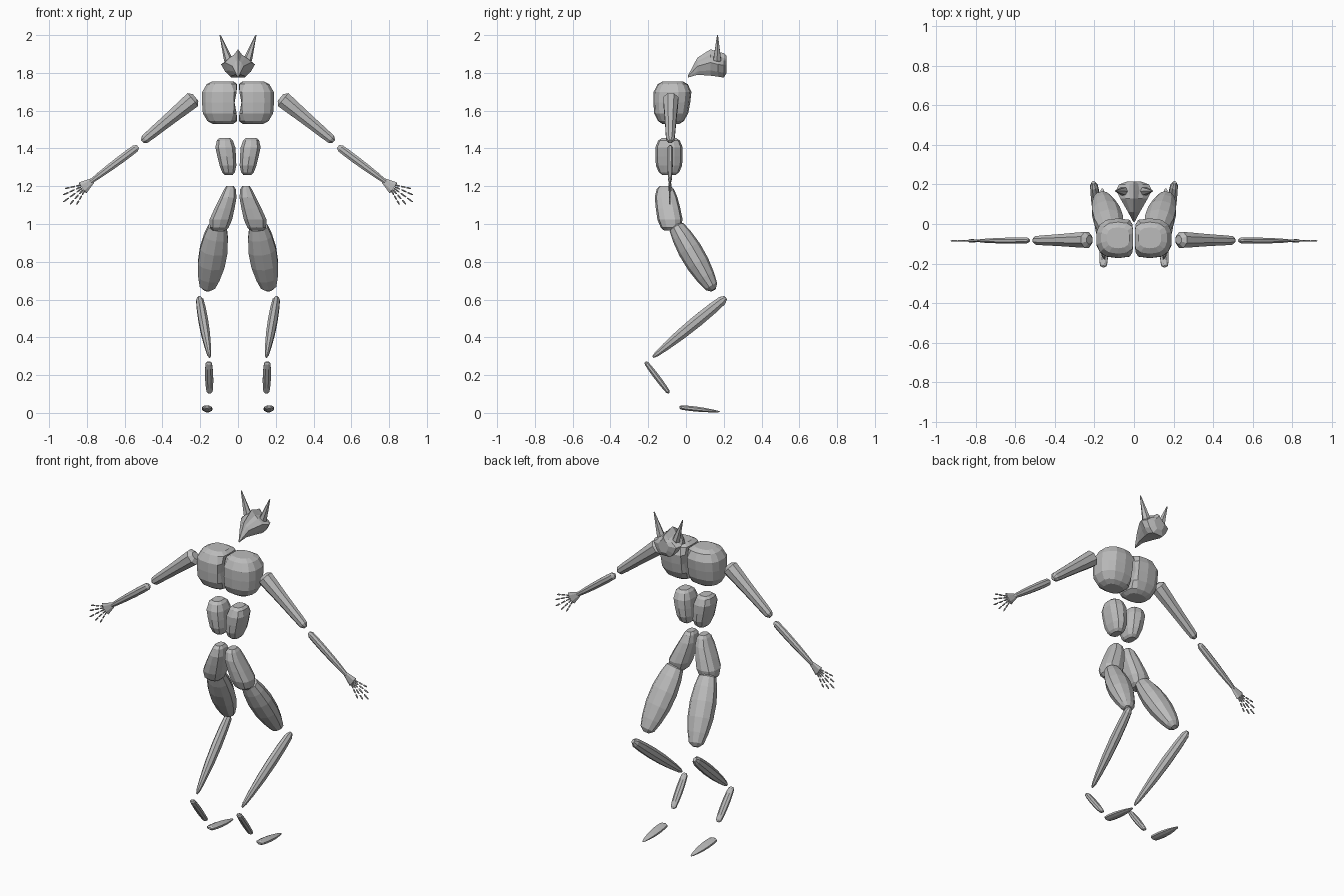
import bpy, bmesh, math
from mathutils import Vector

if "Cube" in bpy.data.objects:
    bpy.data.objects.remove(bpy.data.objects["Cube"])

SHADE = (0.5, 0.5, 0.5, 1)
grey = bpy.data.materials.new("bone_grey")
grey.use_nodes = True
grey.diffuse_color = SHADE
grey.node_tree.nodes["Principled BSDF"].inputs["Base Color"].default_value = SHADE


def skin(name, rings):
    """Join rings of points into a closed, flat-faced solid."""
    bm = bmesh.new()
    loops = [[bm.verts.new(point) for point in ring] for ring in rings]
    for lower, upper in zip(loops, loops[1:]):
        for i in range(len(lower)):
            j = (i + 1) % len(lower)
            bm.faces.new((lower[i], lower[j], upper[j], upper[i]))
    bm.faces.new(loops[0])
    bm.faces.new(loops[-1])
    bmesh.ops.remove_doubles(bm, verts=bm.verts, dist=0.0003)
    bmesh.ops.recalc_face_normals(bm, faces=bm.faces)
    mesh = bpy.data.meshes.new(name)
    bm.to_mesh(mesh)
    bm.free()
    mesh.materials.append(grey)
    obj = bpy.data.objects.new(name, mesh)
    bpy.context.collection.objects.link(obj)


def pair(name, rings):
    """Make the left part on +x and its mirrored right twin."""
    for side, sign in (("left", 1), ("right", -1)):
        skin(f"{side}_{name}", [[(sign * x, y, z) for x, y, z in ring] for ring in rings])


def outline(sides, power):
    """Unit cross-section, boxier as the power rises."""
    angles = [math.tau * (i + 0.5) / sides for i in range(sides)]
    return [tuple(math.copysign(abs(f(a)) ** (2 / power), f(a)) for f in (math.cos, math.sin))
            for a in angles]


def stations(count):
    """Positions from 0 to 1, closer together near both ends."""
    return [(1 - math.cos(math.pi * k / count)) / 2 for k in range(count + 1)]


def mix(a, b, t):
    return a + (b - a) * t


def block(name, bottom, top, bottom_size, top_size, sides, gap=0):
    """Half of a torso block with a flat side along the middle seam."""
    rings = []
    for t in stations(6):
        ease = t * t * (3 - 2 * t)
        cap = (1 - abs(1.86 * t - 0.93) ** 4) ** 0.5
        x, y = (mix(bottom[i], top[i], ease) for i in (0, 1))
        width, depth = (cap * mix(bottom_size[i], top_size[i], ease) for i in (0, 1))
        seam = 0.004 + gap * math.sin(math.pi * t) ** 4
        rings.append([(max(x + width * c, seam), y + depth * s, mix(bottom[2], top[2], t))
                      for c, s in outline(sides, 2.6)])
    pair(name, rings)


def limb(name, start, end, across, first, last, depth=1, belly=0, taper=1, blunt=0.45, sides=8):
    """Bone from start to end, its width running from first to last with a belly."""
    a, b = Vector(start), Vector(end)
    axis = (b - a).normalized()
    u = (across - axis * across.dot(axis)).normalized()
    v = axis.cross(u)
    rings = []
    for t in stations(7):
        cap = min(1, blunt + 10 * min(t, 1 - t))
        r = cap * (mix(first, last, t ** taper) + belly * math.sin(math.pi * t))
        rings.append([a.lerp(b, t) + u * (r * c) + v * (r * depth * s)
                      for c, s in outline(sides, 2)])
    pair(name, rings)


SIDEWAYS = Vector((1, 0, 0))
FORE_AFT = Vector((0, 1, 0))

# Torso
block("chest", (.08, -.08, 1.53), (.08, -.07, 1.755), (.11, .09), (.115, .105), sides=14, gap=.014)
block("abdomen", (.05, -.09, 1.26), (.07, -.09, 1.455), (.045, .07), (.058, .075), sides=10)
block("pelvis", (.1, -.08, .965), (.042, -.11, 1.2), (.068, .07), (.042, .06), sides=10)

# Legs
limb("thigh", (.105, -.06, 1), (.165, .145, .65), SIDEWAYS,
     first=.05, last=.04, depth=.82, belly=.033, sides=10)
limb("shin", (.205, .21, .61), (.15, -.175, .295), SIDEWAYS,
     first=.021, last=.01, depth=1.25, belly=.011)
limb("ankle_bone", (.155, -.215, .27), (.15, -.09, .105), SIDEWAYS,
     first=.018, last=.017, depth=.7, belly=.006)
limb("foot", (.165, -.035, .03), (.16, .18, .006), SIDEWAYS,
     first=.026, last=.007, depth=.5, belly=.011)

# Arms
limb("upper_arm", (.225, -.08, 1.67), (.507, -.083, 1.437), -FORE_AFT,
     first=.05, last=.024, depth=1.1, taper=.6)
limb("forearm", (.53, -.083, 1.41), (.785, -.085, 1.22), FORE_AFT,
     first=.016, last=.009, depth=1.4, belly=.003)
limb("palm", (.77, -.085, 1.23), (.825, -.085, 1.19), FORE_AFT,
     first=.004, last=.01, depth=3.6, blunt=.8, sides=6)

# Fingers fan out from the wrist, each a row of three loose bones
wrist = Vector((.79, -.085, 1.215))
for i, name in enumerate(("thumb", "first_finger", "second_finger", "third_finger", "fourth_finger")):
    angle = math.radians(12 + 12 * i)
    ray = Vector((math.cos(angle), 0, -math.sin(angle)))
    reach = .175 - .02 * abs(i - 2)
    for k in range(3):
        near, far = (mix(.045, reach, (k + step) / 3) for step in (0, .82))
        limb(f"{name}_bone_{k + 1}", wrist + ray * near, wrist + ray * far, FORE_AFT,
             first=.004, last=.003, belly=.001, sides=5)

# Head: ridged skull tapering forward to a muzzle
half = [(0, 1), (.3, .8), (.6, .7), (1, .5), (.75, .2), (.45, 0)]
profile = half + [(-x, z) for x, z in reversed(half[1:])]
rings = []
for y, width, low, high in [(.01, .003, 1.775, 1.785), (.06, .03, 1.79, 1.88),
                            (.13, .07, 1.785, 1.925), (.17, .09, 1.78, 1.91),
                            (.2, .075, 1.775, 1.905), (.215, .035, 1.8, 1.89)]:
    rings.append([(width * x, y, mix(low, high, z)) for x, z in profile])
skin("head", rings)
limb("ear", (.05, .165, 1.865), (.095, .167, 2), FORE_AFT,
     first=.024, last=.003, blunt=.9, sides=6)
